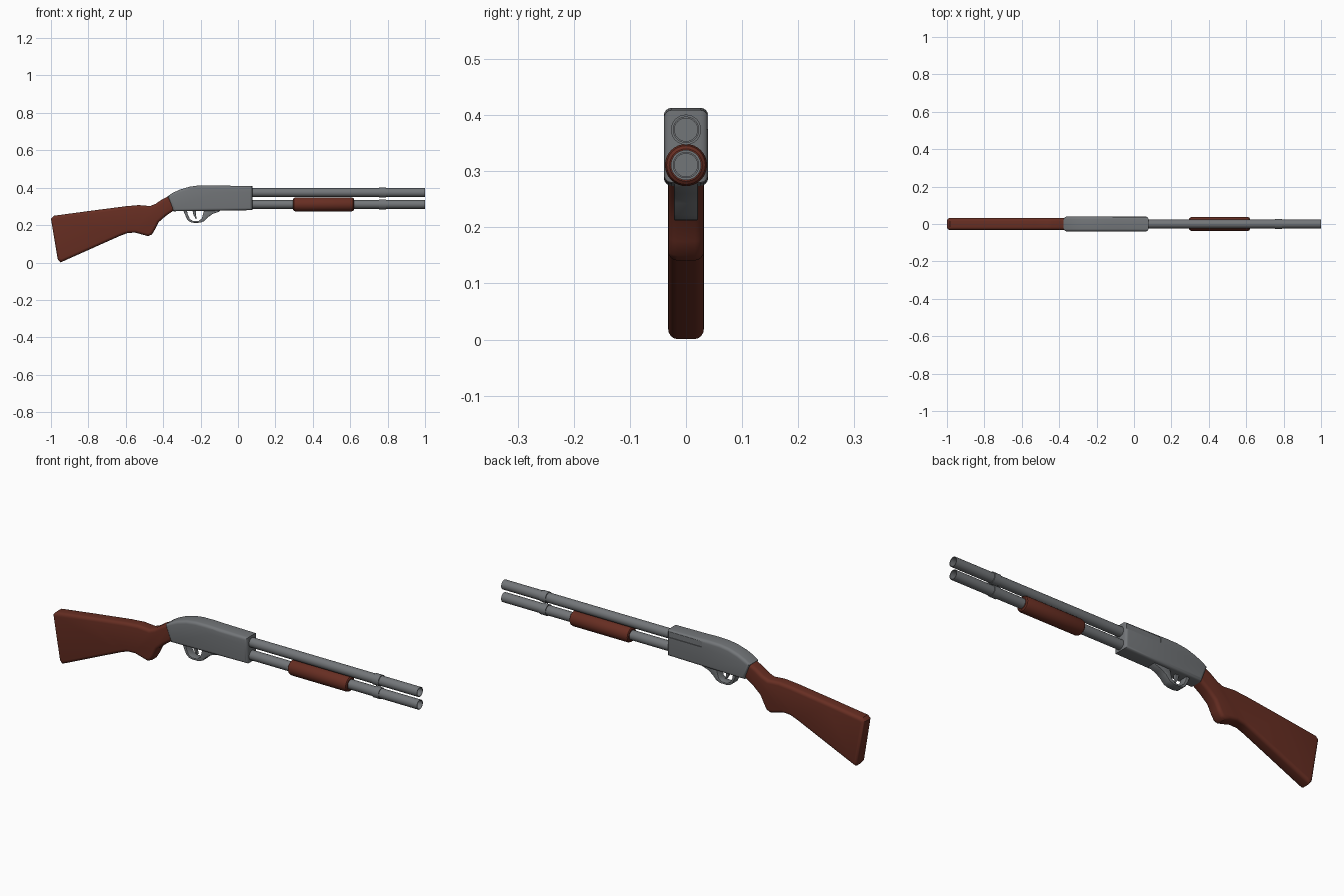
import bpy, bmesh, math
from mathutils import Vector

if "Cube" in bpy.data.objects:
    bpy.data.objects.remove(bpy.data.objects["Cube"])


def material(name, col):
    m = bpy.data.materials.new(name)
    m.diffuse_color = (*col, 1)
    m.use_nodes = True
    m.node_tree.nodes["Principled BSDF"].inputs["Base Color"].default_value = m.diffuse_color
    return m


STEEL = material("grey_steel", (0.17, 0.18, 0.19))
WOOD = material("red_brown_wood", (0.135, 0.027, 0.016))


def finish(bm, name, mat, angle=35):
    bmesh.ops.recalc_face_normals(bm, faces=bm.faces)
    me = bpy.data.meshes.new(name)
    bm.to_mesh(me)
    bm.free()
    me.materials.append(mat)
    me.shade_smooth()
    me.set_sharp_from_angle(angle=math.radians(angle))
    ob = bpy.data.objects.new(name, me)
    bpy.context.collection.objects.link(ob)
    return ob


def inset(pts, d):
    """Mitred inward offset of a counter-clockwise outline."""
    out = []
    for i, p in enumerate(pts):
        a = (p - pts[i - 1]).normalized()
        b = (pts[(i + 1) % len(pts)] - p).normalized()
        n1, n2 = Vector((-a.y, a.x)), Vector((-b.y, b.x))
        out.append(p + (n1 + n2) * d / max(0.4, 1 + n1.dot(n2)))
    return out


def slab(name, outline, half, r, mat, steps=4):
    """Side profile (x, z) given thickness in y, with rounded side edges."""
    pts = [Vector(p) for p in outline]
    area = sum(pts[i - 1].cross(p) for i, p in enumerate(pts))
    if area < 0:
        pts.reverse()
    levels = []
    for k in range(steps + 1):
        t = math.pi / 2 * k / steps
        levels.append((half - r + r * math.sin(t), r * (1 - math.cos(t))))
    levels = [(-y, d) for y, d in reversed(levels)] + levels
    bm = bmesh.new()
    rings = []
    for y, d in levels:
        rings.append([bm.verts.new((p.x, y, p.y)) for p in inset(pts, d)])
    n = len(pts)
    for a, b in zip(rings, rings[1:]):
        for i in range(n):
            j = (i + 1) % n
            bm.faces.new((a[i], a[j], b[j], b[i]))
    bm.faces.new(rings[0])
    bm.faces.new(rings[-1])
    return finish(bm, name, mat)


def lathe(name, profile, z, mat, sides=32):
    """Turn (x, radius) points about an x-parallel axis at height z."""
    bm = bmesh.new()
    rings = []
    for x, r in profile:
        rings.append([bm.verts.new((x, r * math.cos(2 * math.pi * i / sides),
                                    z + r * math.sin(2 * math.pi * i / sides)))
                      for i in range(sides)])
    for a, b in zip(rings, rings[1:]):
        for i in range(sides):
            j = (i + 1) % sides
            bm.faces.new((a[i], a[j], b[j], b[i]))
    bm.faces.new(rings[0])
    bm.faces.new(rings[-1])
    return finish(bm, name, mat)


# Wooden stock with grip
slab("stock", [(-1.0, 0.235), (-0.985, 0.25), (-0.80, 0.275), (-0.60, 0.301),
               (-0.53, 0.307), (-0.47, 0.302), (-0.44, 0.314), (-0.405, 0.338),
               (-0.36, 0.361), (-0.33, 0.366), (-0.33, 0.287), (-0.345, 0.277),
               (-0.385, 0.25), (-0.425, 0.215), (-0.445, 0.175), (-0.46, 0.15),
               (-0.48, 0.141), (-0.51, 0.149), (-0.55, 0.16), (-0.59, 0.158),
               (-0.63, 0.143), (-0.93, 0.009), (-0.95, 0.001), (-0.964, 0.018)],
     0.032, 0.016, WOOD)

# Receiver body
receiver = slab("receiver",
                [(-0.376, 0.355), (-0.35, 0.372), (-0.31, 0.390), (-0.26, 0.405),
                 (-0.21, 0.412), (-0.15, 0.413), (-0.08, 0.411), (0.077, 0.409),
                 (0.077, 0.280), (-0.11, 0.277), (-0.345, 0.274)],
                0.0395, 0.014, STEEL)

# Shallow side recesses cut along the upper edges of the receiver
whole = receiver.data.copy()
for s in (-1, 1):
    bm = bmesh.new()
    bmesh.ops.create_cube(bm, size=1)
    for v in bm.verts:
        v.co = Vector((-0.022 + v.co.x * 0.186, s * (0.056 + v.co.y * 0.04),
                       0.389 + v.co.z * 0.028))
    cutter = finish(bm, "recess_cutter", STEEL)
    cutter.hide_render = True
    mod = receiver.modifiers.new("recess", 'BOOLEAN')
    mod.operation, mod.object, mod.solver = 'DIFFERENCE', cutter, 'EXACT'
    bpy.context.view_layer.update()
    result = bpy.data.meshes.new_from_object(
        receiver.evaluated_get(bpy.context.evaluated_depsgraph_get()))
    receiver.modifiers.clear()
    if len(result.polygons) > 50:
        receiver.data = result
    bpy.data.objects.remove(cutter)
receiver.data.set_sharp_from_angle(angle=math.radians(35))

# Trigger guard loop and trigger
slab("trigger_guard",
     [(-0.295, 0.285), (-0.283, 0.255), (-0.27, 0.228), (-0.255, 0.216),
      (-0.235, 0.212), (-0.20, 0.213), (-0.18, 0.222), (-0.16, 0.243),
      (-0.135, 0.26), (-0.10, 0.272), (-0.09, 0.285), (-0.18, 0.285),
      (-0.186, 0.262), (-0.194, 0.235), (-0.21, 0.223), (-0.24, 0.222),
      (-0.257, 0.232), (-0.268, 0.255), (-0.275, 0.285)], 0.0215, 0.003, STEEL, 2)
slab("trigger", [(-0.245, 0.285), (-0.238, 0.255), (-0.226, 0.234),
                 (-0.22, 0.236), (-0.226, 0.257), (-0.222, 0.285)],
     0.008, 0.002, STEEL, 2)

# Barrel and magazine tube, each with a clamp ring and open muzzle
for label, z in (("barrel", 0.374), ("magazine_tube", 0.311)):
    lathe(label, [(0.0, 0.0235), (1.0, 0.0235), (1.0, 0.0205), (0.93, 0.0205)],
          z, STEEL)
    lathe(label + "_clamp", [(0.755, 0.022), (0.755, 0.027),
                             (0.79, 0.027), (0.79, 0.022)], z, STEEL)

# Sliding wooden fore-end
lathe("fore_end", [(0.295, 0.022), (0.295, 0.029), (0.299, 0.0345), (0.308, 0.0375),
                   (0.607, 0.0375), (0.616, 0.0345), (0.62, 0.029), (0.62, 0.022)],
      0.311, WOOD)
